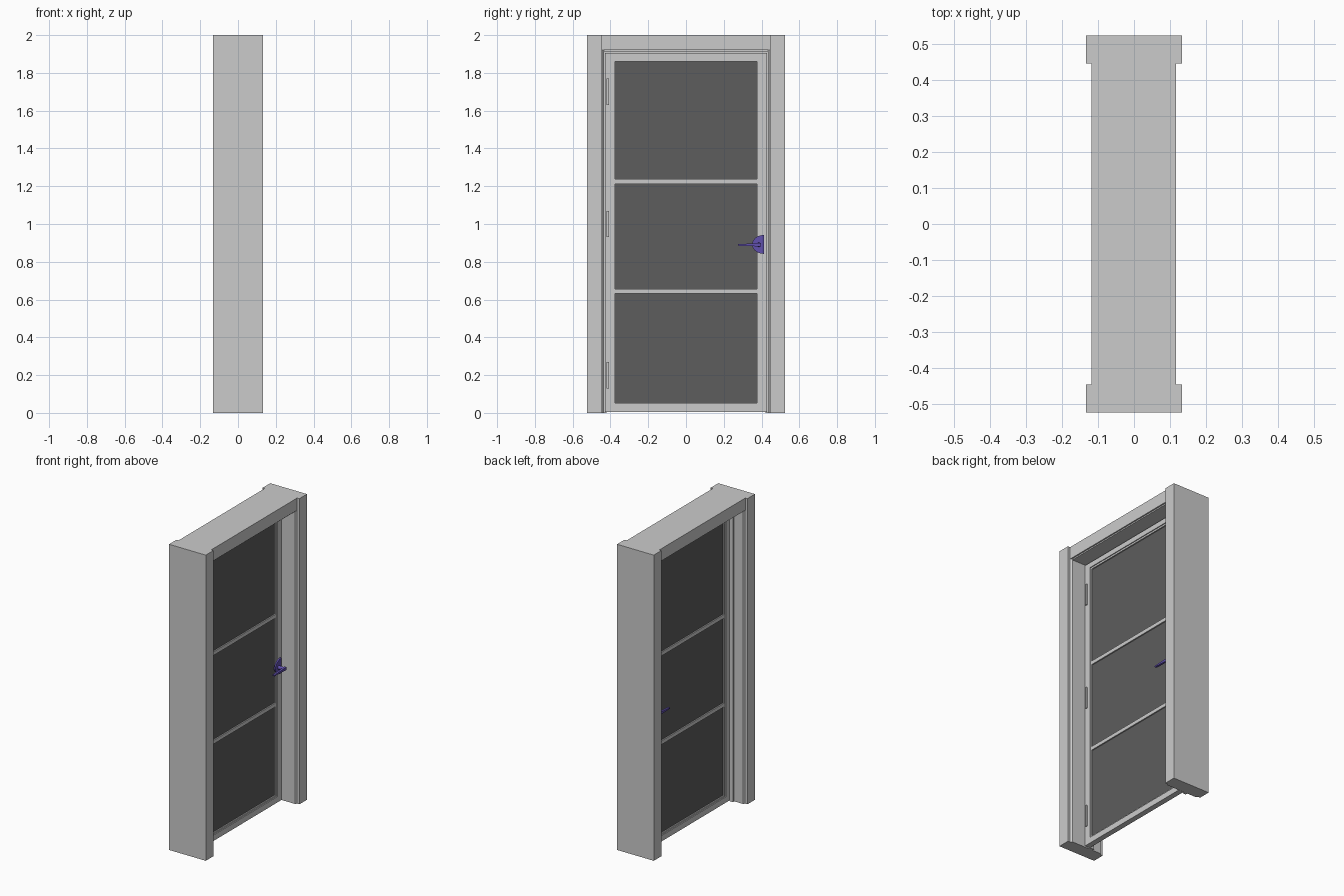
import bpy, bmesh, math

if "Cube" in bpy.data.objects:
    bpy.data.objects.remove(bpy.data.objects["Cube"])


def material(name, color):
    m = bpy.data.materials.new(name)
    m.use_nodes = True
    m.diffuse_color = (*color, 1)
    m.node_tree.nodes["Principled BSDF"].inputs["Base Color"].default_value = (*color, 1)
    return m


grey = material("light grey paint", (0.6, 0.6, 0.6))
dark = material("dark grey panel", (0.11, 0.11, 0.11))
violet = material("violet metal", (0.12, 0.08, 0.42))


def finish(name, bm, mat):
    bmesh.ops.recalc_face_normals(bm, faces=bm.faces)
    me = bpy.data.meshes.new(name)
    bm.to_mesh(me)
    bm.free()
    me.materials.append(mat)
    ob = bpy.data.objects.new(name, me)
    bpy.context.collection.objects.link(ob)
    return ob


def box(name, x, y, z, mat=grey):
    bm = bmesh.new()
    bmesh.ops.create_cube(bm, size=1)
    for v in bm.verts:
        v.co = [r[0] if c < 0 else r[1] for c, r in zip(v.co, (x, y, z))]
    return finish(name, bm, mat)


def prism(name, profile, lo, hi, axis, mat=grey):
    """Extrude a closed 2D profile along the x or z axis."""
    bm = bmesh.new()
    place = (lambda a, b, t: (t, a, b)) if axis == "x" else (lambda a, b, t: (a, b, t))
    face = bm.faces.new([bm.verts.new(place(a, b, lo)) for a, b in profile])
    ext = bmesh.ops.extrude_face_region(bm, geom=[face])
    for v in ext["geom"]:
        if isinstance(v, bmesh.types.BMVert):
            v.co["xz".index(axis) * 2] = hi
    return finish(name, bm, mat)


# Side posts: wide casing stepping in to the lining
half_profile = [(0.133, 0.523), (0.133, 0.445), (0.117, 0.445), (0.108, 0.434)]
post = half_profile + [(-x, y) for x, y in reversed(half_profile)]
for side, s in (("hinge", -1), ("latch", 1)):
    prism(side + "_post", [(x, s * y) for x, y in post], 0, 2, "z")
    box(side + "_stop", (-0.045, -0.02), sorted((s * 0.42, s * 0.436)), (0, 1.91))

# Head of the frame
box("head", (-0.118, 0.117), (-0.446, 0.446), (1.92, 2))
box("head_lining", (-0.108, 0.108), (-0.436, 0.436), (1.912, 1.922))
box("head_stop", (-0.045, -0.02), (-0.436, 0.436), (1.895, 1.913))

# Door leaf: stiles, rails and stepped beading around the opening
for side, s in (("hinge", -1), ("latch", 1)):
    box(side + "_stile", (-0.02, 0.016), sorted((s * 0.385, s * 0.428)), (0.004, 1.905))
    box(side + "_bead", (-0.014, 0.01), sorted((s * 0.375, s * 0.386)), (0.05, 1.863))
for name, z, bead in (("bottom", (0.004, 0.042), (0.041, 0.052)),
                      ("top", (1.872, 1.905), (1.861, 1.873))):
    box(name + "_rail", (-0.02, 0.016), (-0.385, 0.385), z)
    box(name + "_bead_rail", (-0.014, 0.01), (-0.386, 0.386), bead)

# Dark infill panel and glazing bars
box("infill_panel", (-0.006, 0.002), (-0.38, 0.38), (0.045, 1.868), dark)
for i, z in enumerate((0.645, 1.225)):
    box("glazing_bar_%d" % (i + 1), (-0.014, 0.01), (-0.376, 0.376), (z - 0.012, z + 0.012))

# Hinges
for i, z in enumerate((0.2, 1.0, 1.7)):
    box("hinge_%d" % (i + 1), (0.008, 0.024), (-0.42, -0.408), (z - 0.07, z + 0.07))

# Handles on both faces: flat-sided plate, neck and tapered lever
plate = [(0.412 - 0.062 * math.cos(a), 0.892 + 0.05 * math.sin(a))
         for a in [math.radians(-90 + 180 * i / 10) for i in range(11)]]
for face, s in (("front", 1), ("back", -1)):
    base = 0.016 if s > 0 else -0.02
    prism(face + "_handle_plate", plate, base, base + s * 0.01, "x", violet)
    bm = bmesh.new()
    bmesh.ops.create_cone(bm, cap_ends=True, segments=12, radius1=0.012, radius2=0.01, depth=0.05)
    for v in bm.verts:
        v.co = (base + s * (0.03 + v.co.z), 0.385 + v.co.x, 0.89 + v.co.y)
    neck = finish(face + "_handle_neck", bm, violet)
    neck.data.shade_smooth()
    neck.data.set_sharp_from_angle(angle=math.radians(40))
    lever = [(0.398, 0.88), (0.398, 0.9), (0.35, 0.897), (0.275, 0.893), (0.275, 0.885), (0.35, 0.883)]
    prism(face + "_lever", lever, base + s * 0.042, base + s * 0.056, "x", violet)
